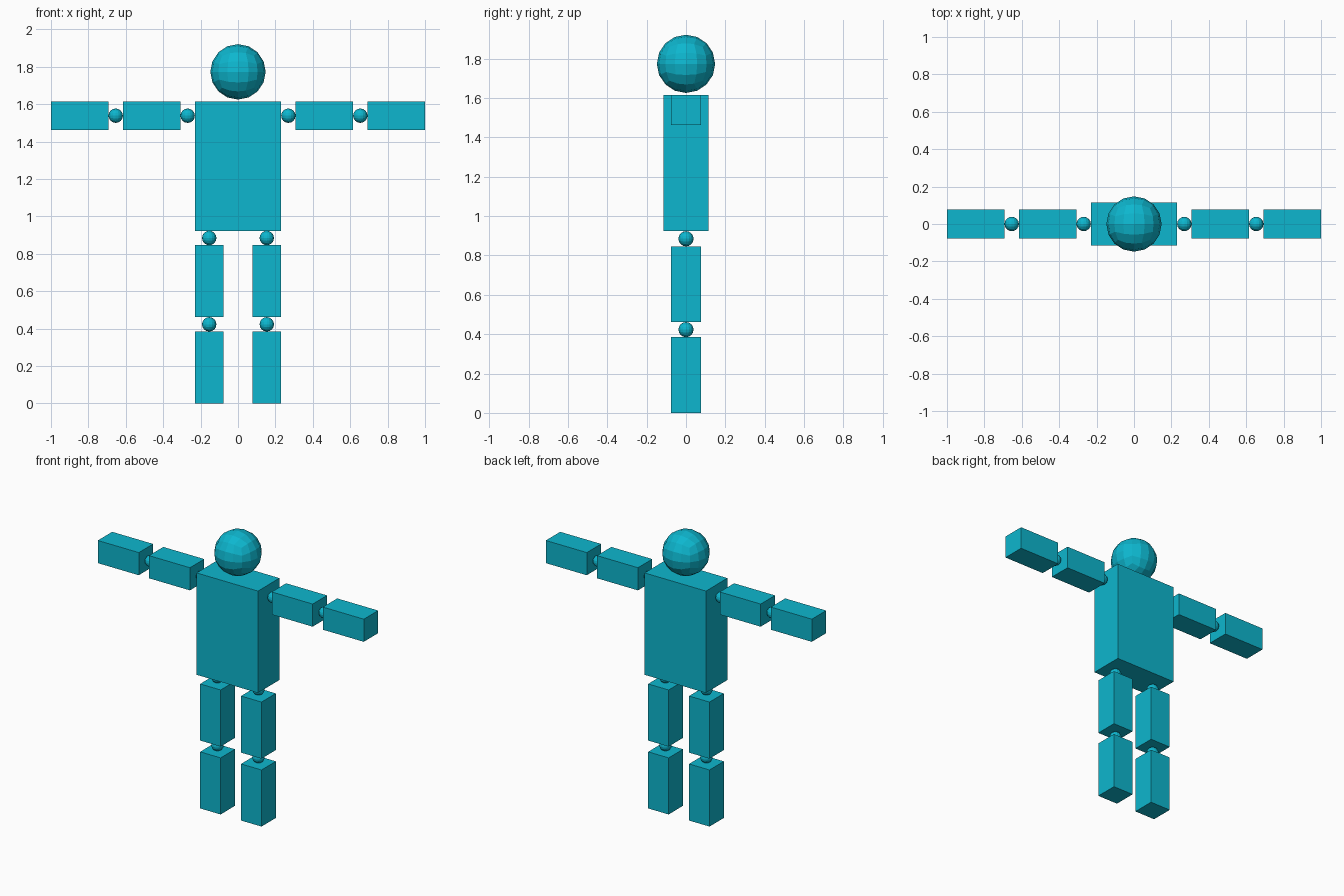
import bpy, bmesh, math
from mathutils import Vector

if "Cube" in bpy.data.objects:
    bpy.data.objects.remove(bpy.data.objects["Cube"])

U = 1 / 13  # grid unit of the figure

teal = bpy.data.materials.new("teal")
teal.diffuse_color = (0.004, 0.47, 0.62, 1)
teal.use_nodes = True
teal.node_tree.nodes["Principled BSDF"].inputs["Base Color"].default_value = teal.diffuse_color


def finish(name, bm, loc):
    mesh = bpy.data.meshes.new(name)
    bm.to_mesh(mesh)
    bm.free()
    mesh.materials.append(teal)
    ob = bpy.data.objects.new(name, mesh)
    ob.location = loc
    bpy.context.collection.objects.link(ob)


def box(name, loc, size):
    bm = bmesh.new()
    bmesh.ops.create_cube(bm, size=1)
    bmesh.ops.scale(bm, vec=size, verts=bm.verts)
    finish(name, bm, [c * U for c in loc])
    bpy.data.objects[name].scale = (U, U, U)


def ball(name, loc, r):
    # cube subdivided 4 x 4 per side and rounded into a sphere
    bm = bmesh.new()
    bmesh.ops.create_cube(bm, size=2)
    bmesh.ops.subdivide_edges(bm, edges=bm.edges[:], cuts=3, use_grid_fill=True)
    for v in bm.verts:
        v.co = Vector([math.tan(c * math.pi / 4) for c in v.co]).normalized() * r
    finish(name, bm, loc)


# head and body
ball("head", (0, 0, 1.773), 0.148)
box("torso", (0, 0, 16.5), (6, 3, 9))

# arms and legs, mirrored left and right
for side, s in (("left", 1), ("right", -1)):
    box(side + "_upper_arm", (6 * s, 0, 20), (4, 2, 2))
    box(side + "_forearm", (11 * s, 0, 20), (4, 2, 2))
    box(side + "_thigh", (2 * s, 0, 8.5), (2, 2, 5))
    box(side + "_shin", (2 * s, 0, 2.5), (2, 2, 5))
    for joint, x, z in (("shoulder", 3.5, 20), ("elbow", 8.5, 20),
                        ("hip", 2, 11.5), ("knee", 2, 5.5)):
        ball(f"{side}_{joint}", (x * s * U, 0, z * U), 0.5 * U)
